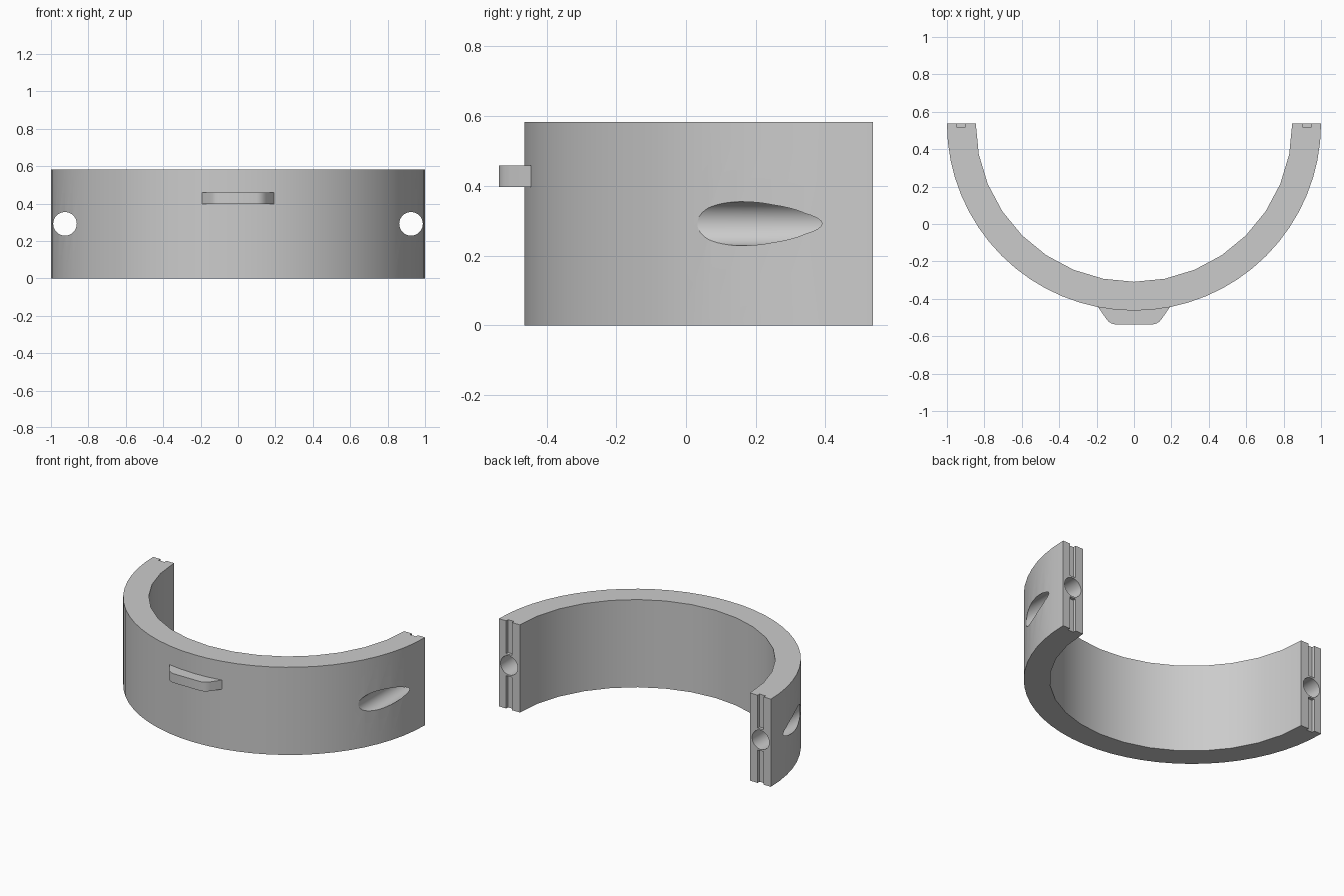
import bpy, bmesh
from math import cos, sin, pi, radians
from mathutils import Matrix

if "Cube" in bpy.data.objects:
    bpy.data.objects.remove(bpy.data.objects["Cube"])

BACK = 0.537          # y of the flat ends, also the centre of the arc
H = 0.583             # ring height
HOLE_X, HOLE_Z, HOLE_R = 0.925, H / 2, 0.063


def finish(name, bm):
    bmesh.ops.recalc_face_normals(bm, faces=bm.faces)
    mesh = bpy.data.meshes.new(name)
    bm.to_mesh(mesh)
    bm.free()
    obj = bpy.data.objects.new(name, mesh)
    bpy.context.collection.objects.link(obj)
    return obj


def extrude_profile(name, points, z0, z1):
    bm = bmesh.new()
    face = bm.faces.new([bm.verts.new((x, y, z0)) for x, y in points])
    top = bmesh.ops.extrude_face_region(bm, geom=[face])["geom"]
    verts = [g for g in top if isinstance(g, bmesh.types.BMVert)]
    bmesh.ops.translate(bm, verts=verts, vec=(0, 0, z1 - z0))
    return finish(name, bm)


def arc(radius, steps):
    return [(radius * cos(pi + pi * i / steps), BACK + radius * sin(pi + pi * i / steps))
            for i in range(steps + 1)]


def box(name, x0, x1, y0, y1, z0, z1):
    return extrude_profile(name, [(x0, y0), (x1, y0), (x1, y1), (x0, y1)], z0, z1)


def cut(target, cutter):
    cutter.hide_render = True
    mod = target.modifiers.new("cut", "BOOLEAN")
    mod.operation = "DIFFERENCE"
    mod.solver = "EXACT"
    mod.object = cutter
    bpy.context.view_layer.objects.active = target
    bpy.ops.object.modifier_apply(modifier=mod.name)
    bpy.data.objects.remove(cutter)


def smooth(obj):
    bpy.ops.object.select_all(action="DESELECT")
    obj.select_set(True)
    bpy.context.view_layer.objects.active = obj
    bpy.ops.object.shade_smooth_by_angle(angle=radians(30))


# Half ring: fine outer arc, coarser inner arc
ring = extrude_profile("half_ring", arc(1.0, 32) + arc(0.846, 16)[::-1], 0, H)

# Bolt holes and the alignment grooves above and below them, on both ends
for side in (-1, 1):
    bm = bmesh.new()
    bmesh.ops.create_cone(bm, cap_ends=True, segments=48, radius1=HOLE_R, radius2=HOLE_R, depth=2,
                          matrix=Matrix.Translation((side * HOLE_X, 0.3, HOLE_Z))
                          @ Matrix.Rotation(pi / 2, 4, "X"))
    cut(ring, finish("hole_cutter", bm))
    x = side * HOLE_X
    for z0, z1 in ((-0.1, HOLE_Z - 0.073), (HOLE_Z + 0.073, H + 0.1)):
        cut(ring, box("groove_cutter", x - 0.022, x + 0.022, BACK - 0.02, BACK + 0.1, z0, z1))
smooth(ring)

# Front tab with rounded corners
half = [(0.195, -0.44), (0.15, -0.505), (0.137, -0.521), (0.12, -0.532), (0.10, -0.537)]
profile = [(0.18, -0.425)] + half
tab = extrude_profile("front_tab", profile + [(-x, y) for x, y in profile[::-1]], 0.397, 0.458)
smooth(tab)
